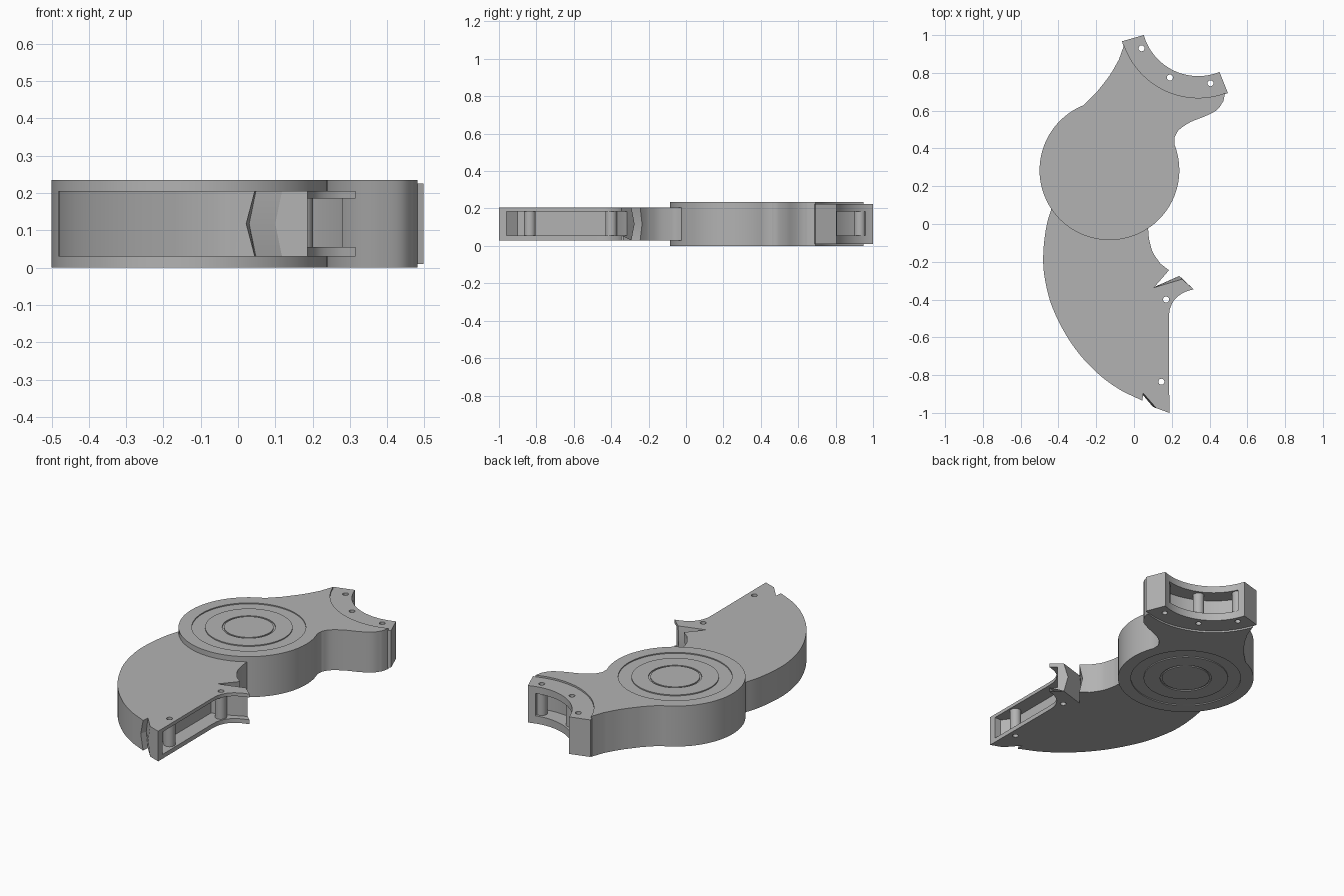
import bpy, bmesh, math
from mathutils import Vector

cube = bpy.data.objects.get("Cube")
if cube:
    bpy.data.objects.remove(cube, do_unlink=True)

GREY = (0.45, 0.45, 0.45, 1)
grey = bpy.data.materials.new("plain_grey")
grey.use_nodes = True
grey.diffuse_color = GREY
grey.node_tree.nodes["Principled BSDF"].inputs["Base Color"].default_value = GREY


def arc(centre, r, a, b, n):
    """Points along a circle from angle a to b in degrees."""
    angles = [math.radians(a + (b - a) * i / n) for i in range(n + 1)]
    return [(centre[0] + r * math.cos(t), centre[1] + r * math.sin(t)) for t in angles]


def spline(points, n=6):
    """Smooth curve through the points."""
    p = [Vector(q) for q in points]
    p = [2 * p[0] - p[1]] + p + [2 * p[-1] - p[-2]]
    out = []
    for a, b, c, d in zip(p, p[1:], p[2:], p[3:]):
        for i in range(n):
            t = i / n
            out.append(tuple(0.5 * (2 * b + (c - a) * t + (2 * a - 5 * b + 4 * c - d) * t**2
                                    + (3 * b - a - 3 * c + d) * t**3)))
    return out + [tuple(points[-1])]


def solid(name, rings):
    """Solid through stacked outlines, each given as (outline, z)."""
    bm = bmesh.new()
    loops = [[bm.verts.new((x, y, z)) for x, y in outline] for outline, z in rings]
    bm.faces.new(loops[0])
    bm.faces.new(loops[-1])
    for low, high in zip(loops, loops[1:]):
        for i in range(len(low)):
            j = (i + 1) % len(low)
            bm.faces.new((low[i], low[j], high[j], high[i]))
    bmesh.ops.recalc_face_normals(bm, faces=bm.faces)
    mesh = bpy.data.meshes.new(name)
    bm.to_mesh(mesh)
    bm.free()
    mesh.materials.append(grey)
    obj = bpy.data.objects.new(name, mesh)
    bpy.context.collection.objects.link(obj)
    return obj


def prism(name, outline, z0, z1):
    return solid(name, [(outline, z0), (outline, z1)])


def disc(name, centre, r, z0, z1, n=32):
    return prism(name, arc(centre, r, 0, 360 * (n - 1) / n, n - 1), z0, z1)


def cut(obj, cutter):
    """Subtract the cutter, then discard it."""
    cutter.hide_render = True
    mod = obj.modifiers.new("cut", "BOOLEAN")
    mod.operation = "DIFFERENCE"
    mod.solver = "EXACT"
    mod.object = cutter
    bpy.context.view_layer.objects.active = obj
    bpy.ops.object.modifier_apply(modifier=mod.name)
    bpy.data.objects.remove(cutter, do_unlink=True)


def add_pins(part, name, centres):
    """Hollow pins inside a pocket, with holes through the plates."""
    for i, c in enumerate(centres):
        pin = disc(f"{name}_{i + 1}", c, 0.031, 0.045, 0.195)
        for target in (pin, part):
            cut(target, disc("hole_cutter", c, 0.016, -0.1, 0.4, 20))


# Round hub with the upper claw growing out of it
HUB, CLAW = (-0.13, 0.285), (0.34, 1.083)
outline = arc(HUB, 0.37, 112, 381.6, 90)
outline += spline([(0.215, 0.46), (0.24, 0.50), (0.30, 0.54), (0.38, 0.572),
                   (0.44, 0.605), (0.473, 0.65)])
outline += arc(CLAW, 0.415, 290, 199, 40)
outline += spline([(-0.08, 0.87), (-0.13, 0.785), (-0.20, 0.695)])
hub = prism("hub_body", outline, 0, 0.235)

# Shallow ring grooves on both faces of the hub
for outer, inner in ((0.30, 0.23), (0.14, 0.13)):
    for z0, z1 in ((-0.05, 0.006), (0.229, 0.3)):
        ring = disc("groove_cutter", HUB, outer, z0, z1, 96)
        cut(ring, disc("groove_core", HUB, inner, -0.1, 0.4, 96))
        cut(hub, ring)

# Curved claw jaw with an open pocket on its concave side
jaw = prism("claw_jaw", arc(CLAW, 0.30, 196, 292, 40) + arc(CLAW, 0.42, 292, 196, 40),
            0.01, 0.225)
cut(jaw, prism("jaw_pocket_cutter",
               arc(CLAW, 0.25, 204, 284, 30) + arc(CLAW, 0.39, 284, 204, 30), 0.055, 0.185))
add_pins(jaw, "jaw_pin", [(0.04, 0.93), (0.19, 0.775), (0.405, 0.745)])

# Lower arm: notches lean towards one side at mid height
back = spline([(-0.15, 0.20), (-0.40, 0.15), (-0.44, 0.07), (-0.465, -0.02), (-0.48, -0.15),
               (-0.475, -0.27), (-0.44, -0.42), (-0.37, -0.57), (-0.28, -0.70),
               (-0.17, -0.81), (-0.07, -0.88), (-0.01, -0.91)])
inside = spline([(0.315, -0.345), (0.26, -0.365), (0.215, -0.40), (0.19, -0.45), (0.185, -0.50)])
neck = spline([(0.14, -0.21), (0.10, -0.15), (0.08, -0.08), (0.075, -0.03), (0.05, 0.10)])


def arm_outline(tip_notch, thumb_notch):
    return back + tip_notch + [(0.187, -1.0)] + inside[::-1] + thumb_notch + neck


face = arm_outline([(0.045, -0.935), (0.048, -0.895), (0.118, -0.975)],
                   [(0.255, -0.292), (0.105, -0.337), (0.185, -0.245)])
middle = arm_outline([(0.022, -0.924), (0.03, -0.885), (0.10, -0.968)],
                     [(0.24, -0.275), (0.088, -0.342), (0.17, -0.235)])
arm = solid("lower_arm", [(face, 0.03), (middle, 0.1175), (face, 0.205)])

# Pocket along the open side of the arm
cut(arm, prism("arm_pocket_cutter",
               [(0.10, -0.39), (0.20, -0.355), (0.27, -0.322), (0.32, -0.29), (0.40, -0.40),
                (0.40, -0.96), (0.145, -0.96), (0.10, -0.90)], 0.055, 0.185))
add_pins(arm, "arm_pin", [(0.17, -0.40), (0.145, -0.835)])

# Smooth the round walls and keep the edges crisp
bpy.ops.object.select_all(action="DESELECT")
for obj in bpy.context.collection.objects:
    if obj.type == "MESH":
        obj.select_set(True)
        bpy.context.view_layer.objects.active = obj
bpy.ops.object.shade_smooth_by_angle(angle=math.radians(25))
